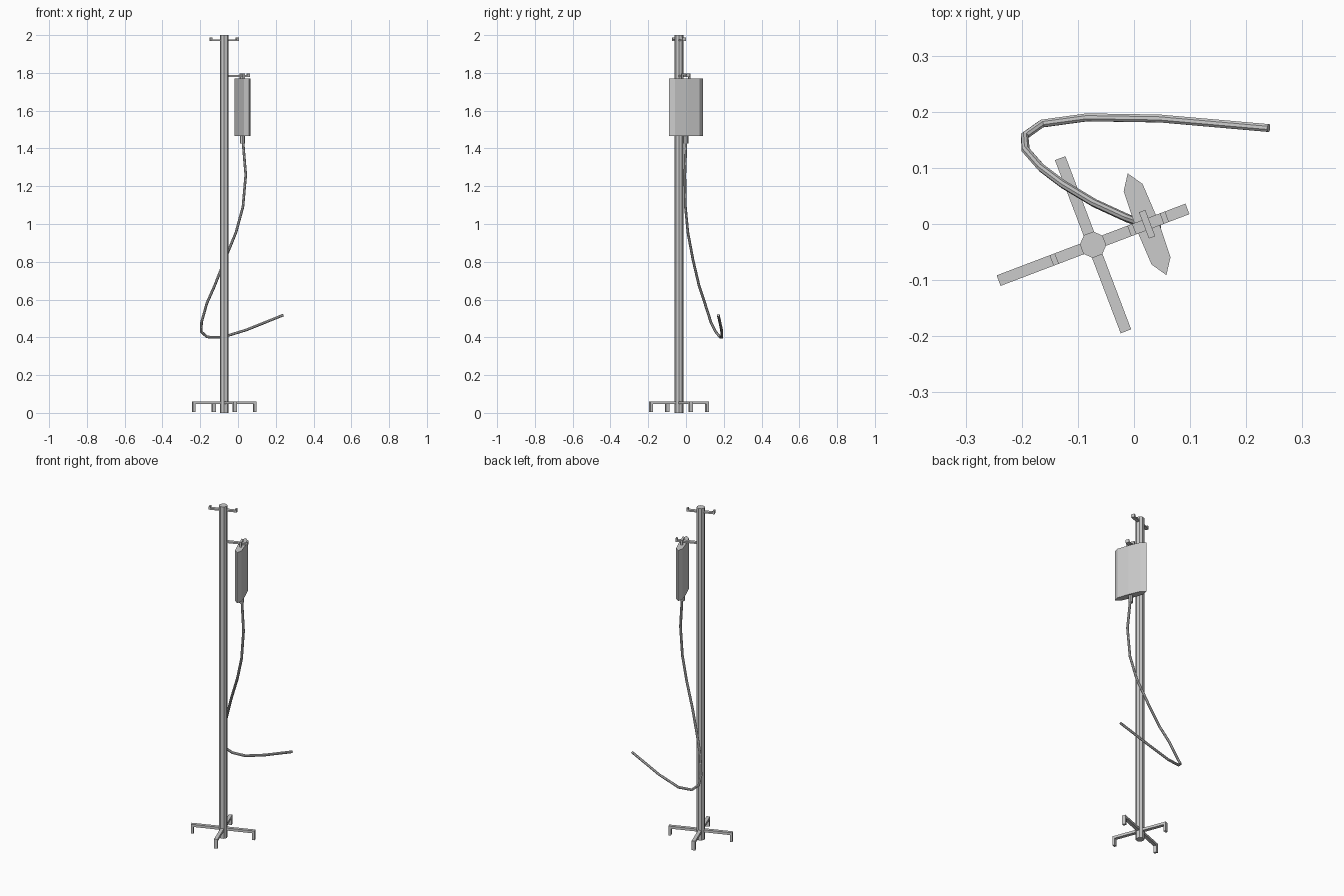
import bpy, bmesh, math
from mathutils import Matrix, Vector

if "Cube" in bpy.data.objects:
    bpy.data.objects.remove(bpy.data.objects["Cube"])

# Shared frame: pole centre, local x runs along the hook direction
ANGLE = math.radians(20.8)
FRAME = Matrix.Translation((-0.073, -0.037, 0)) @ Matrix.Rotation(ANGLE, 4, 'Z')


def finish(name, bm):
    bmesh.ops.recalc_face_normals(bm, faces=bm.faces[:])
    bm.transform(FRAME)
    me = bpy.data.meshes.new(name)
    bm.to_mesh(me)
    bm.free()
    ob = bpy.data.objects.new(name, me)
    bpy.context.collection.objects.link(ob)
    return ob


def prism(bm, profile, to_bottom, extrude):
    """Extrude a 2D profile placed by to_bottom along a vector."""
    f = bm.faces.new([bm.verts.new(to_bottom(a, b)) for a, b in profile])
    r = bmesh.ops.extrude_face_region(bm, geom=[f], use_keep_orig=True)
    verts = [g for g in r['geom'] if isinstance(g, bmesh.types.BMVert)]
    bmesh.ops.translate(bm, verts=verts, vec=extrude)


def arm(name, turn, profile, width=0.02):
    """Side profile (distance, z) given a width, turned about the pole."""
    bm = bmesh.new()
    prism(bm, profile, lambda a, b: (a, -width / 2, b), Vector((0, width, 0)))
    bm.transform(Matrix.Rotation(math.radians(turn), 4, 'Z'))
    return finish(name, bm)


def column(name, profile, z0, z1):
    bm = bmesh.new()
    prism(bm, profile, lambda a, b: (a, b, z0), Vector((0, 0, z1 - z0)))
    return finish(name, bm)


def octagon(r, cx=0):
    return [(cx + r * math.cos(math.pi * (i + 0.5) / 4),
             r * math.sin(math.pi * (i + 0.5) / 4)) for i in range(8)]


# Pole
column("pole", octagon(0.0235), 0, 2)

# Four legs with turned-down feet
for i, length in enumerate((0.18, 0.165, 0.18, 0.165)):
    inner = length - 0.014
    arm(f"leg_{i + 1}", 90 * i,
        [(0.015, 0.046), (inner, 0.046), (inner, 0.005), (length, 0.005),
         (length, 0.061), (0.015, 0.061)])


# Hooks with turned-up tips
def hook(name, turn, length, z):
    tip = length - 0.010
    arm(name, turn, [(0.015, z), (length, z), (length, z + 0.019),
                     (tip, z + 0.019), (tip, z + 0.009), (0.015, z + 0.009)])


hook("top_hook_right", 0, 0.079, 1.969)
hook("top_hook_left", 180, 0.079, 1.969)
hook("bag_hook", 0, 0.141, 1.779)

# Fluid bag, lens-shaped in plan
BAG = 0.103
half = [(0.0, 0.097), (0.018, 0.07), (0.021, 0.0), (0.018, -0.07)]
lens = half + [(-a, -b) for a, b in half]
column("fluid_bag", [(BAG + a, b) for a, b in lens], 1.465, 1.77)

# Hanger loop over the hook
bm = bmesh.new()
loop = [(-0.025, 1.765), (-0.025, 1.798), (0.025, 1.798), (0.025, 1.765),
        (0.015, 1.765), (0.015, 1.789), (-0.015, 1.789), (-0.015, 1.765)]
prism(bm, loop, lambda a, b: (BAG - 0.006, a, b), Vector((0.012, 0, 0)))
finish("hanger_loop", bm)

# Outlet port under the bag
column("outlet_port", octagon(0.013, BAG), 1.425, 1.468)

# Drip tube
path = [(0.026, 0.0, 1.44), (0.041, -0.006, 1.26), (0.026, -0.003, 1.09),
        (-0.011, 0.01, 0.955), (-0.07, 0.037, 0.81), (-0.125, 0.07, 0.67),
        (-0.165, 0.10, 0.58), (-0.193, 0.132, 0.48), (-0.195, 0.157, 0.43),
        (-0.164, 0.179, 0.402), (-0.084, 0.19, 0.40), (0.046, 0.188, 0.44),
        (0.24, 0.171, 0.518)]
cu = bpy.data.curves.new("tube_path", 'CURVE')
cu.dimensions = '3D'
cu.bevel_depth = 0.0075
cu.bevel_resolution = 2
cu.use_fill_caps = True
sp = cu.splines.new('POLY')
sp.points.add(len(path) - 1)
for p, co in zip(sp.points, path):
    p.co = (*co, 1)
    p.radius = 1
helper = bpy.data.objects.new("tube_path", cu)
bpy.context.collection.objects.link(helper)
bpy.context.view_layer.update()
dg = bpy.context.evaluated_depsgraph_get()
tube_mesh = bpy.data.meshes.new_from_object(helper.evaluated_get(dg))
bpy.data.objects.remove(helper)
for p in tube_mesh.polygons:
    p.use_smooth = False
tube = bpy.data.objects.new("drip_tube", tube_mesh)
bpy.context.collection.objects.link(tube)
